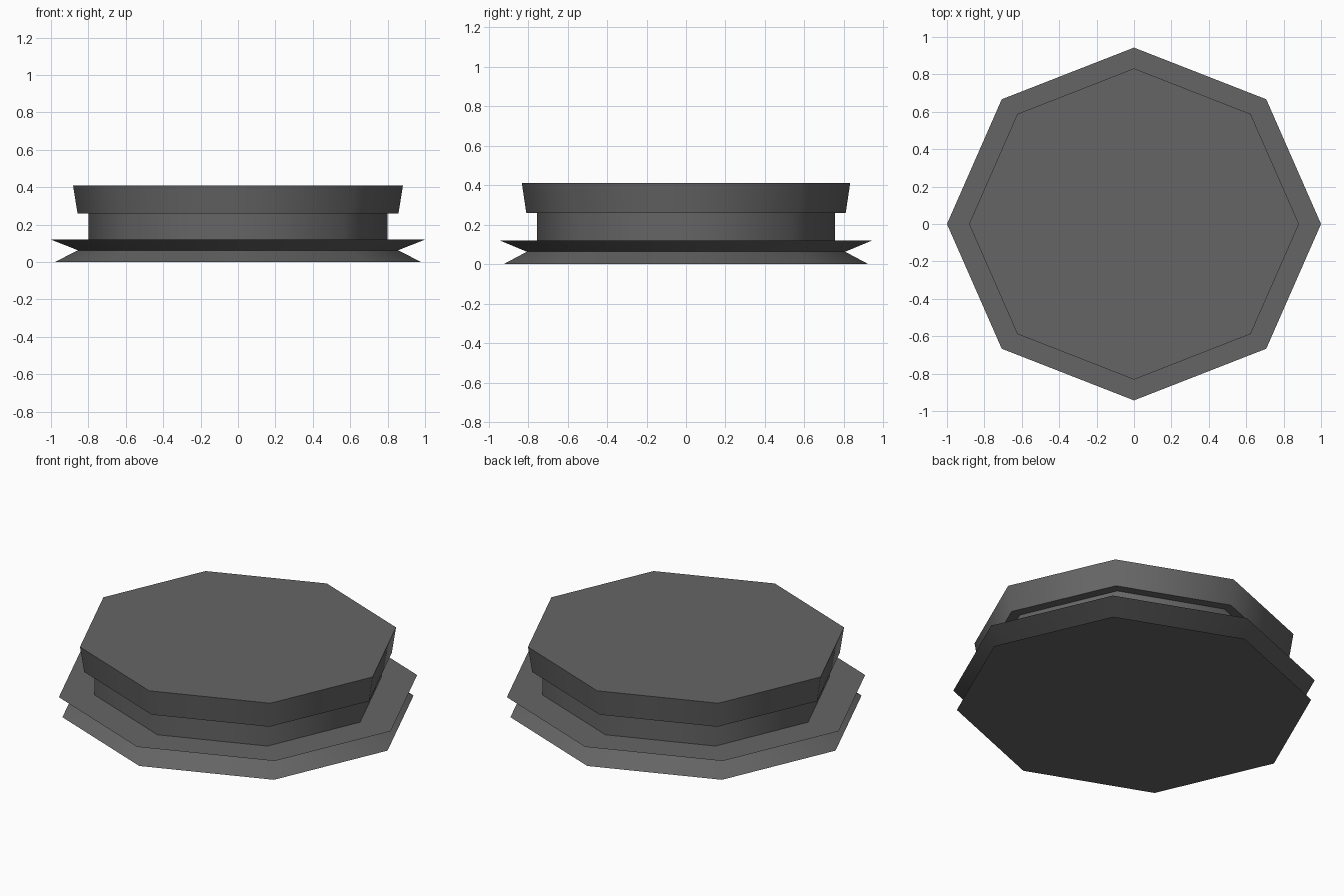
import bpy, bmesh, math

if "Cube" in bpy.data.objects:
    bpy.data.objects.remove(bpy.data.objects["Cube"])

SIDES = 8
Y_SCALE = 0.943

grey = bpy.data.materials.new("dark grey")
grey.diffuse_color = (0.13, 0.13, 0.13, 1)
grey.use_nodes = True
grey.node_tree.nodes["Principled BSDF"].inputs["Base Color"].default_value = grey.diffuse_color


def ring_part(name, profile, cap_bottom=False, cap_top=False):
    """Stack octagonal rings from (radius, z) pairs, optionally closing the ends."""
    bm = bmesh.new()
    rings = []
    for r, z in profile:
        rings.append([bm.verts.new((r * math.cos(a), r * Y_SCALE * math.sin(a), z))
                      for a in (2 * math.pi * i / SIDES for i in range(SIDES))])
    for low, high in zip(rings, rings[1:]):
        for i in range(SIDES):
            j = (i + 1) % SIDES
            bm.faces.new((low[i], low[j], high[j], high[i]))
    if cap_bottom:
        bm.faces.new(rings[0][::-1])
    if cap_top:
        bm.faces.new(rings[-1])
    mesh = bpy.data.meshes.new(name)
    bm.to_mesh(mesh)
    bm.free()
    mesh.materials.append(grey)
    obj = bpy.data.objects.new(name, mesh)
    bpy.context.collection.objects.link(obj)
    # round the sides, keep the rims crisp
    bpy.ops.object.select_all(action='DESELECT')
    obj.select_set(True)
    bpy.context.view_layer.objects.active = obj
    bpy.ops.object.shade_smooth_by_angle(angle=math.radians(60))
    return obj


# Grooved foot with a flat ledge running in to the neck
ring_part("base", [(0.98, 0), (0.855, 0.063), (1.0, 0.12), (0.80, 0.12)], cap_bottom=True)
# Straight neck
ring_part("neck", [(0.80, 0.12), (0.80, 0.26)])
# Flared cap with its underside rim
ring_part("cap", [(0.80, 0.26), (0.858, 0.26), (0.882, 0.41)], cap_top=True)
